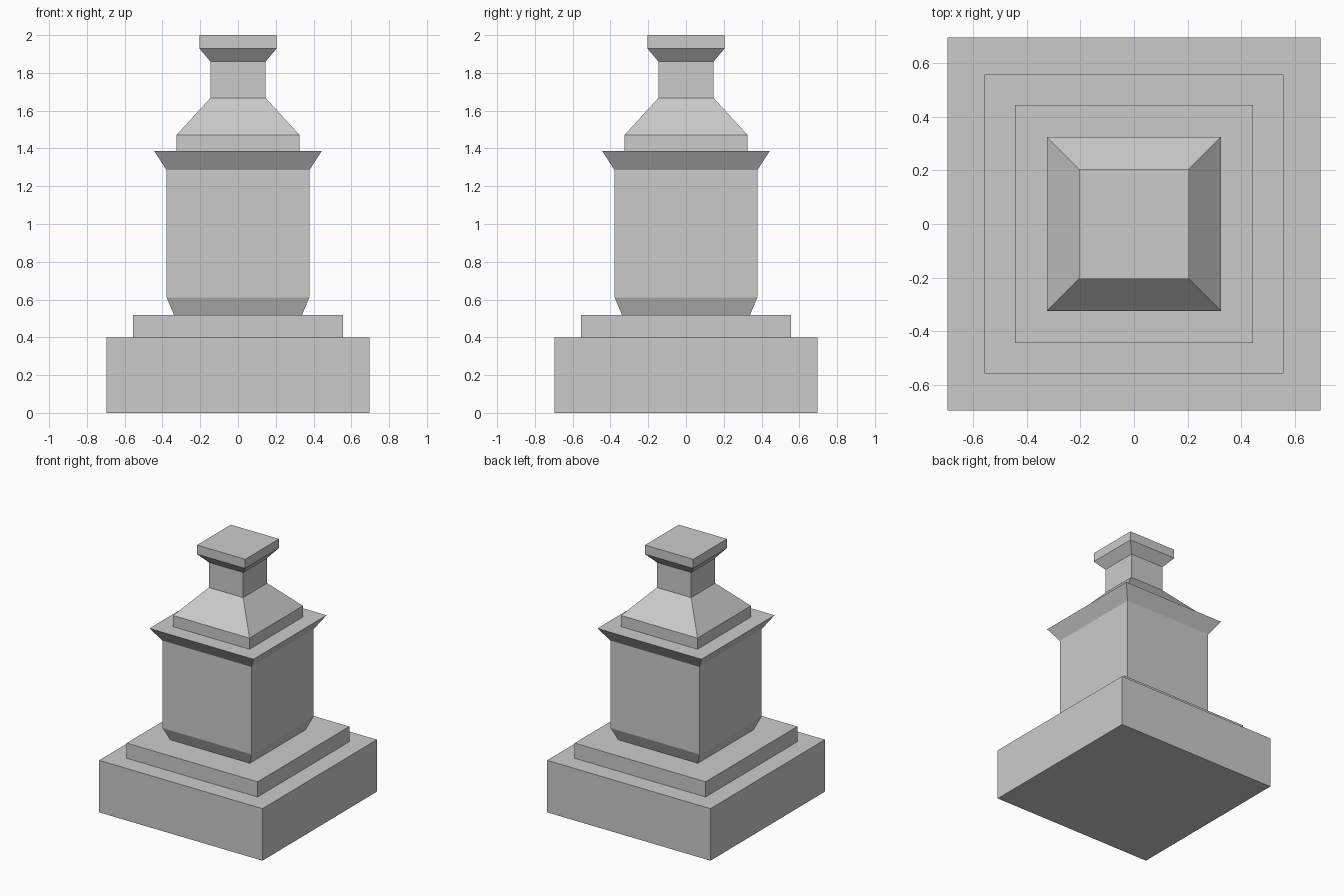
import bpy, bmesh

if "Cube" in bpy.data.objects:
    bpy.data.objects.remove(bpy.data.objects["Cube"])


def square_stack(name, profile):
    """Closed solid from square rings, profile = [(half width, z), ...]."""
    bm = bmesh.new()
    rings = [[bm.verts.new((sx * h, sy * h, z))
              for sx, sy in ((-1, -1), (1, -1), (1, 1), (-1, 1))]
             for h, z in profile]
    for low, high in zip(rings, rings[1:]):
        for i in range(4):
            j = (i + 1) % 4
            bm.faces.new((low[i], low[j], high[j], high[i]))
    bm.faces.new(rings[0][::-1])
    bm.faces.new(rings[-1])
    mesh = bpy.data.meshes.new(name)
    bm.to_mesh(mesh)
    bm.free()
    obj = bpy.data.objects.new(name, mesh)
    bpy.context.collection.objects.link(obj)
    return obj


# Stepped base
square_stack("plinth", [(0.695, 0), (0.695, 0.4)])
square_stack("step", [(0.557, 0.4), (0.557, 0.517)])

# Main block with tapered foot and flared cornice
square_stack("pedestal_body", [(0.338, 0.517), (0.378, 0.612),
                               (0.378, 1.285), (0.443, 1.386)])

# Sloped shoulder narrowing to the neck, then the flared cap
square_stack("shoulder_and_neck", [(0.325, 1.386), (0.325, 1.472),
                                   (0.146, 1.667), (0.146, 1.86)])
square_stack("cap", [(0.146, 1.86), (0.205, 1.93), (0.205, 2.0)])
